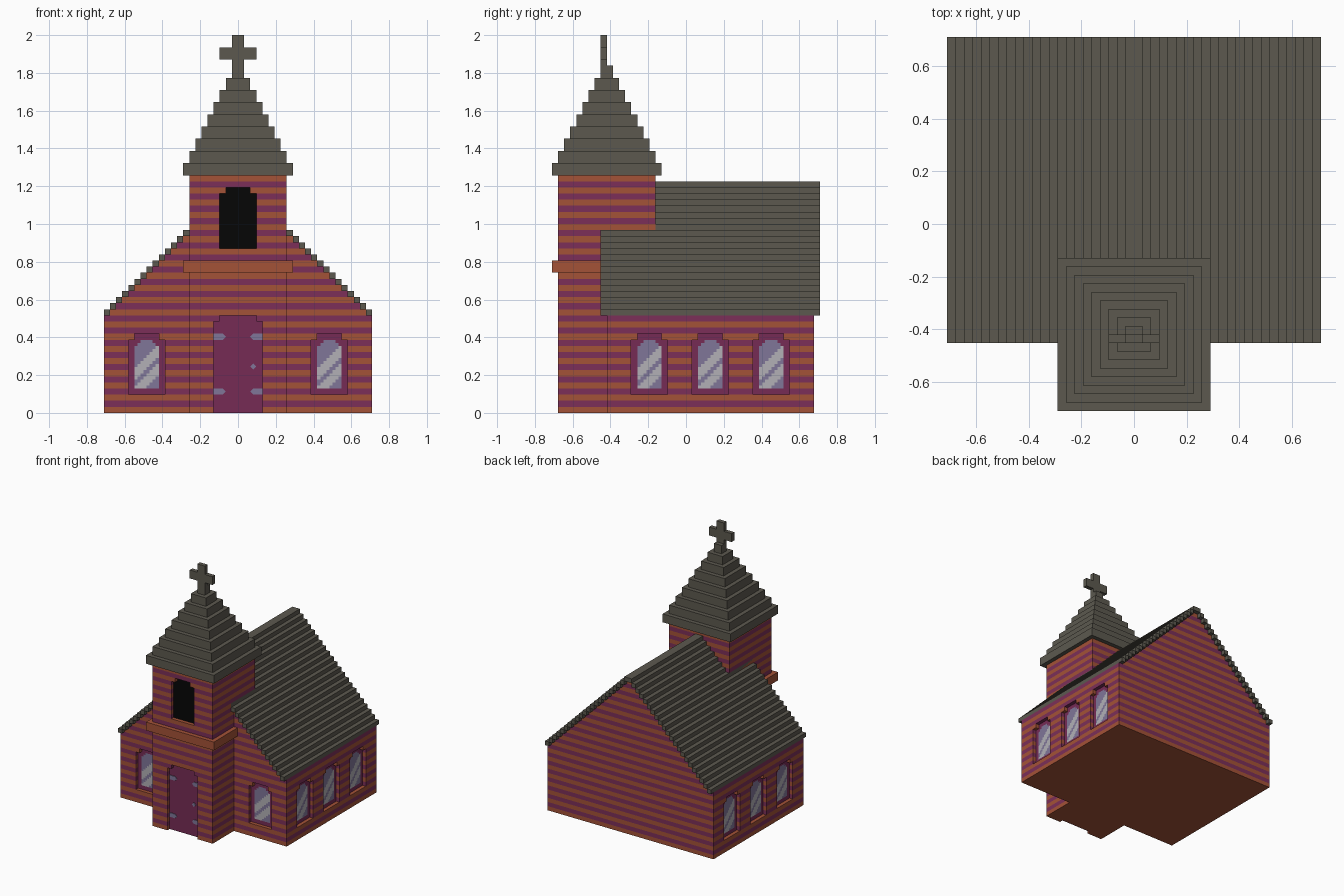
import bpy, bmesh, math
from mathutils import Matrix, Vector

old = bpy.data.objects.get("Cube")
if old:
    bpy.data.objects.remove(old, do_unlink=True)

V = 2 / 62  # one building block; every size below is counted in blocks


def material(name, rgb):
    lin = [((c / 255 + 0.055) / 1.055) ** 2.4 for c in rgb]
    m = bpy.data.materials.new(name)
    m.use_nodes = True
    m.diffuse_color = (*lin, 1)
    bsdf = next(n for n in m.node_tree.nodes if n.type == 'BSDF_PRINCIPLED')
    bsdf.inputs["Base Color"].default_value = (*lin, 1)
    bsdf.inputs["Roughness"].default_value = 0.9
    return m


ORANGE = material("orange brick", (164, 82, 55))
PURPLE = material("plum brick", (124, 47, 88))
TRIM = material("plum trim", (118, 43, 85))
SLATE = material("slate roof", (92, 89, 79))
BLACK = material("dark opening", (5, 5, 5))
GLASS = material("lilac glass", (128, 118, 152))
SHINE = material("pale glass shine", (178, 176, 182))


def finish(name, bm, *mats):
    bmesh.ops.recalc_face_normals(bm, faces=bm.faces)
    mesh = bpy.data.meshes.new(name)
    for m in mats:
        mesh.materials.append(m)
    bm.to_mesh(mesh)
    bm.free()
    ob = bpy.data.objects.new(name, mesh)
    bpy.context.collection.objects.link(ob)
    return ob


def box(bm, x0, x1, y0, y1, z0, z1):
    prism(bm, [(x0, z0), (x1, z0), (x1, z1), (x0, z1)], y0, y1)


def prism(bm, pts, y0, y1, place=Matrix()):
    """Extrude an x-z outline from y0 to y1."""
    ring0 = [bm.verts.new(place @ Vector((x, y0, z)) * V) for x, z in pts]
    ring1 = [bm.verts.new(place @ Vector((x, y1, z)) * V) for x, z in pts]
    bm.faces.new(ring0)
    bm.faces.new(ring1[::-1])
    n = len(pts)
    for i in range(n):
        j = (i + 1) % n
        bm.faces.new((ring0[j], ring0[i], ring1[i], ring1[j]))


def arch(half, z0, z1):
    """Opening outline with its top corners stepped in by one block."""
    right = [(half, z0), (half, z1 - 1), (half - 1, z1 - 1), (half - 1, z1)]
    return right + [(-x, z) for x, z in reversed(right)]


def at(x, y, turn=0):
    """Placement on a wall: local -y points outwards."""
    return Matrix.Translation((x, y, 0)) @ Matrix.Rotation(math.radians(turn), 4, 'Z')


def cut_openings(wall, openings):
    bm = bmesh.new()
    for pts, place in openings:
        prism(bm, pts, -1, 1, place)
    cutter = finish("opening_cutter", bm)
    cutter.hide_render = True
    mod = wall.modifiers.new("openings", 'BOOLEAN')
    mod.operation = 'DIFFERENCE'
    mod.solver = 'EXACT'
    mod.object = cutter
    bpy.context.view_layer.objects.active = wall
    bpy.ops.object.modifier_apply(modifier=mod.name)
    bpy.data.objects.remove(cutter, do_unlink=True)


def stripe(wall, rows):
    """Slice a wall into courses and alternate its two brick colours."""
    # Reset the slots first: clearing them also resets the face indices
    wall.data.materials.clear()
    for m in (ORANGE, PURPLE):
        wall.data.materials.append(m)
    bm = bmesh.new()
    bm.from_mesh(wall.data)
    for r in range(1, rows):
        bmesh.ops.bisect_plane(bm, geom=bm.verts[:] + bm.edges[:] + bm.faces[:],
                               dist=1e-5, plane_co=(0, 0, r * V), plane_no=(0, 0, 1))
    bm.normal_update()
    for f in bm.faces:
        row = math.floor(f.calc_center_median().z / V - 0.3 * f.normal.z)
        f.material_index = row % 2
    bm.to_mesh(wall.data)
    bm.free()


# Nave walls with gables and recessed windows
windows = [at(-15, -13), at(15, -13)]
for y in (-6, 4, 14):
    windows += [at(22, y, 90), at(-22, y, -90)]
window_arch = arch(3, 3, 13)
bm = bmesh.new()
prism(bm, [(-22, 0), (22, 0), (22, 16), (0, 38), (-22, 16)], -13, 21)
nave = finish("nave_walls", bm)
cut_openings(nave, [(window_arch, p) for p in windows])
stripe(nave, 38)

# Tower walls with recessed door and belfry opening
front = at(0, -21)
bm = bmesh.new()
box(bm, -8, 8, -21, -5, 0, 39)
tower = finish("tower_walls", bm)
belfry_arch = arch(3, 27, 37)
cut_openings(tower, [(arch(4, -1, 16), front), (belfry_arch, front)])
stripe(tower, 39)

# Brick ledge around the tower
bm = bmesh.new()
box(bm, -9, 9, -22, -4, 23, 25)
finish("tower_ledge", bm, ORANGE)

# Stepped nave roof
bm = bmesh.new()
for k in range(22):
    for x0, x1 in ((k - 22, k - 21), (21 - k, 22 - k)):
        box(bm, x0, x1, -14, 22, 16 + k, 17 + k)
finish("nave_roof", bm, SLATE)

# Stepped spire
bm = bmesh.new()
for k in range(9):
    h = 9 - k
    box(bm, -h, h, -13 - h, -13 + h, 39 + 2 * k, 41 + 2 * k)
finish("spire", bm, SLATE)

# Cross on the spire
bm = bmesh.new()
arm = [(1, 57), (1, 58), (3, 58), (3, 60), (1, 60), (1, 62)]
prism(bm, arm + [(-x, z) for x, z in reversed(arm)], -14, -13)
finish("cross", bm, SLATE)

# Windows: frame panel, then panes with a diagonal shine
for n, place in enumerate(windows):
    bm = bmesh.new()
    prism(bm, window_arch, 0.85, 1, place)
    finish(f"window_frame_{n + 1}", bm, TRIM)
    bm = bmesh.new()
    for i in range(8):
        for j in range(16):
            x, z = i / 2 - 2, 4 + j / 2
            side = abs(x + 0.25)
            if side > (1 if j == 15 else 1.5 if j == 14 else 2):
                continue
            s = (i + 15 - j) / 2
            lit = 4.5 <= s < 6.5 or 7.5 <= s < 9.5
            corners = ((x, z), (x + 0.5, z), (x + 0.5, z + 0.5), (x, z + 0.5))
            f = bm.faces.new([bm.verts.new(place @ Vector((a, 0.75, b)) * V)
                              for a, b in corners])
            f.material_index = int(lit)
    bmesh.ops.remove_doubles(bm, verts=bm.verts, dist=1e-5)
    finish(f"window_glass_{n + 1}", bm, GLASS, SHINE)

# Belfry darkness and door panel
bm = bmesh.new()
prism(bm, belfry_arch, 0.85, 1, front)
finish("belfry_opening", bm, BLACK)
bm = bmesh.new()
prism(bm, arch(4, 0, 16), 0.85, 1, front)
finish("door", bm, TRIM)

# Door hinges and handle
bm = bmesh.new()
for s in (-1, 1):
    for z in (3, 12):
        prism(bm, [(4 * s, z), (2.5 * s, z), (2 * s, z + 0.5),
                   (2.5 * s, z + 1), (4 * s, z + 1)], 0.7, 0.85, front)
finish("door_hinges", bm, GLASS)
bm = bmesh.new()
prism(bm, [(2, 7.6), (2.5, 7.1), (3, 7.6), (2.5, 8.1)], 0.65, 0.85, front)
finish("door_handle", bm, GLASS)
